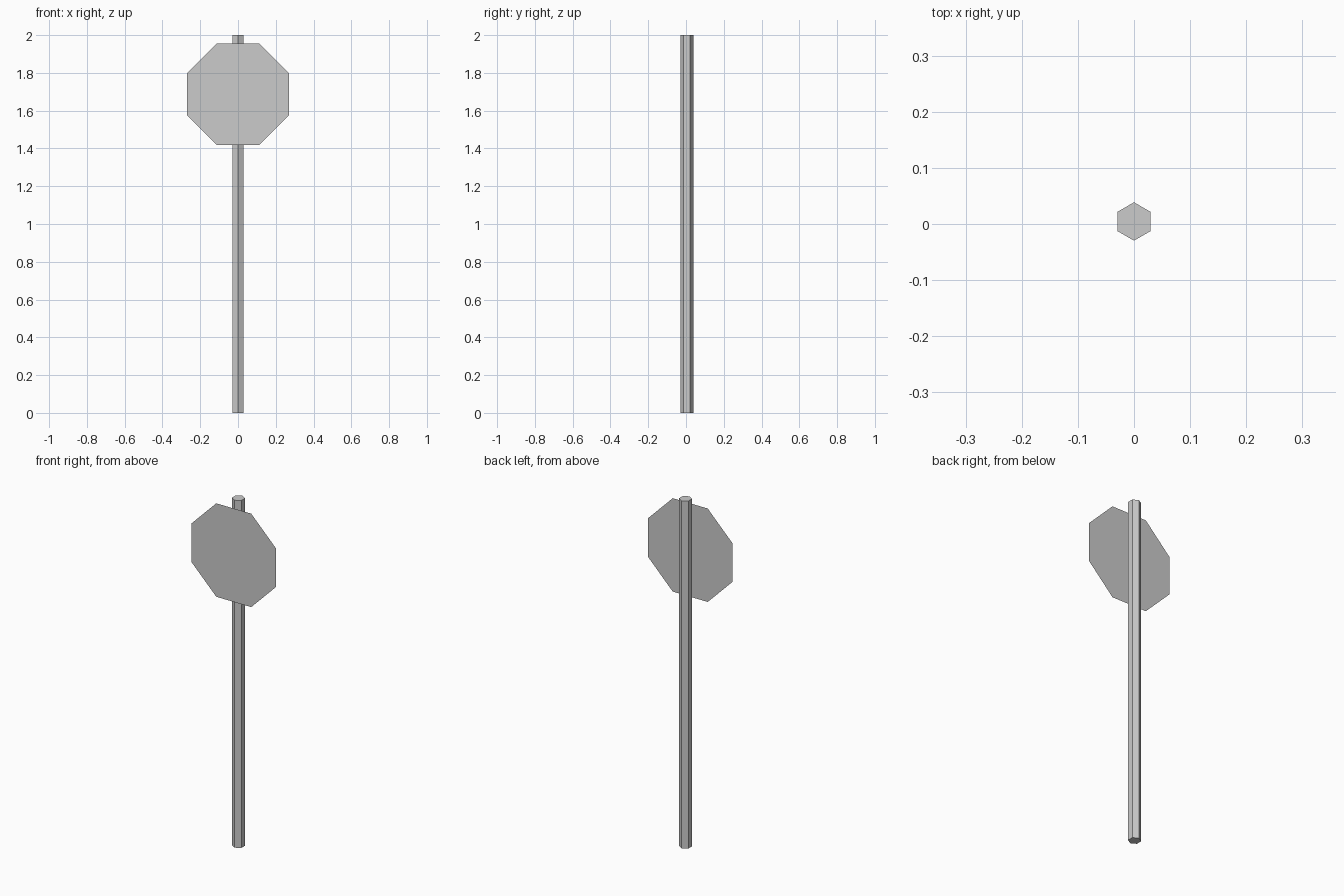
import bpy
from math import pi

if "Cube" in bpy.data.objects:
    bpy.data.objects.remove(bpy.data.objects["Cube"])

# Hexagonal post, one corner facing front
bpy.ops.mesh.primitive_cylinder_add(vertices=6, radius=0.0342, depth=2, location=(0, 0.0045, 1))
bpy.context.object.name = "post"

# Thin octagonal sign plate just in front of the post, flat sides up and down
bpy.ops.mesh.primitive_circle_add(vertices=8, radius=0.291, fill_type='NGON')
plate = bpy.context.object
plate.name = "sign_plate"
plate.rotation_euler = (pi / 2, pi / 8, 0)
plate.rotation_mode = 'XYZ'
# spin within its own plane first, then stand upright facing -y
plate.rotation_euler = (0, 0, pi / 8)
bpy.ops.object.transform_apply(location=False, rotation=True, scale=False)
plate.rotation_euler = (pi / 2, 0, 0)
plate.location = (0, -0.0387, 1.687)
bpy.ops.object.transform_apply(location=False, rotation=True, scale=False)
